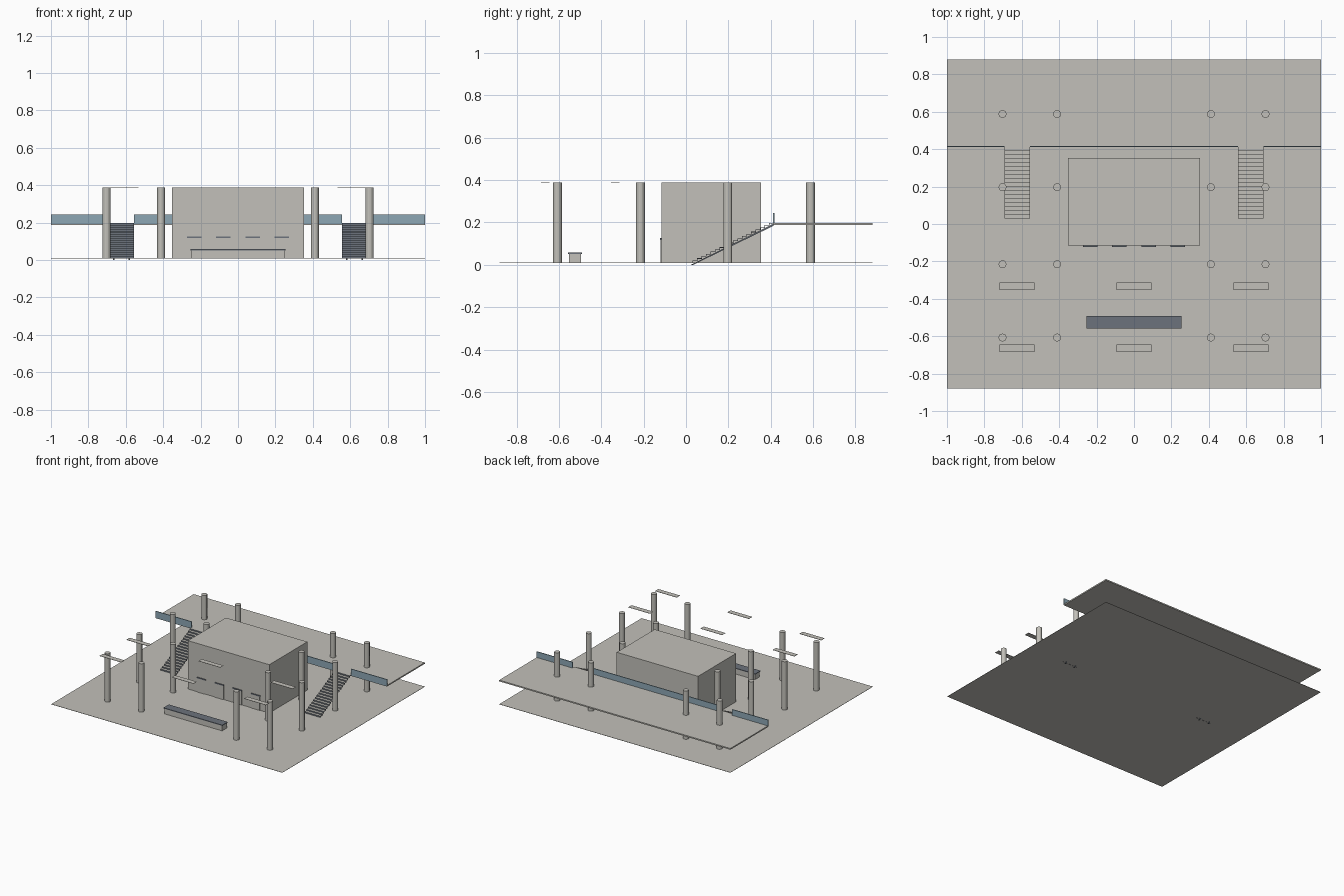
import bpy, bmesh

cube = bpy.data.objects.get("Cube")
if cube:
    bpy.data.objects.remove(cube, do_unlink=True)


def material(name, r, g, b):
    m = bpy.data.materials.new(name)
    m.use_nodes = True
    m.diffuse_color = (r, g, b, 1)
    m.node_tree.nodes["Principled BSDF"].inputs["Base Color"].default_value = (r, g, b, 1)
    return m


STONE = material("warm_grey_stone", 0.54, 0.53, 0.49)
SLATE = material("dark_slate", 0.15, 0.17, 0.20)
GLASS = material("blue_glass", 0.27, 0.39, 0.46)


def finish(name, bm, *mats):
    bmesh.ops.recalc_face_normals(bm, faces=bm.faces)
    mesh = bpy.data.meshes.new(name)
    bm.to_mesh(mesh)
    bm.free()
    for m in mats:
        mesh.materials.append(m)
    obj = bpy.data.objects.new(name, mesh)
    bpy.context.collection.objects.link(obj)
    return obj


def box(name, x, y, z, mat):
    """Box from (low, high) ranges on each axis."""
    bm = bmesh.new()
    bmesh.ops.create_cube(bm, size=1)
    for v in bm.verts:
        for i, (low, high) in enumerate((x, y, z)):
            v.co[i] = low if v.co[i] < 0 else high
    return finish(name, bm, mat)


def extrude_side(name, profile, x0, x1, *mats):
    """Extrude a (y, z) outline along x."""
    bm = bmesh.new()
    a = [bm.verts.new((x0, y, z)) for y, z in profile]
    b = [bm.verts.new((x1, y, z)) for y, z in profile]
    n = len(profile)
    for i in range(n):
        j = (i + 1) % n
        bm.faces.new((a[i], a[j], b[j], b[i]))
    bm.faces.new(a)
    bm.faces.new(b)
    return finish(name, bm, *mats)


FLOOR, DECK, TOP = 0.01, 0.198, 0.388

# Ground floor, upper deck and central block
box("floor", (-1, 1), (-0.88, 0.88), (FLOOR - 0.002, FLOOR), STONE)
box("upper_deck", (-1, 1), (0.413, 0.88), (DECK - 0.01, DECK), STONE)
box("central_block", (-0.352, 0.352), (-0.116, 0.354), (FLOOR, TOP), STONE)

# Round columns
for y in (-0.607, -0.215, 0.197, 0.588):
    for x in (-0.703, -0.411, 0.411, 0.703):
        bm = bmesh.new()
        bmesh.ops.create_cone(bm, cap_ends=True, segments=16, radius1=0.021,
                              radius2=0.021, depth=TOP - FLOOR)
        bmesh.ops.translate(bm, verts=bm.verts, vec=(x, y, (TOP + FLOOR) / 2))
        finish("column", bm, STONE)

# Thin ceiling panels
for y in (-0.333, -0.664):
    for x in (-0.625, 0, 0.625):
        box("ceiling_panel", (x - 0.094, x + 0.094), (y - 0.02, y + 0.02),
            (TOP - 0.002, TOP), STONE)

# Long desk with overhanging dark top
box("desk_base", (-0.25, 0.25), (-0.553, -0.495), (FLOOR, 0.052), STONE)
box("desk_top", (-0.255, 0.255), (-0.558, -0.491), (0.052, 0.058), SLATE)

# Door panels with dark headers on the block front
for x in (-0.235, -0.078, 0.078, 0.235):
    box("door_panel", (x - 0.037, x + 0.037), (-0.12, -0.116), (FLOOR, 0.118), STONE)
    box("door_header", (x - 0.039, x + 0.039), (-0.122, -0.116), (0.118, 0.126), SLATE)

# Glass railing along the deck edge, open at the stairs
for x0, x1 in ((-1, -0.692), (-0.555, 0.555), (0.692, 1)):
    box("glass_railing", (x0, x1), (0.411, 0.417), (DECK - 0.006, 0.244), GLASS)

# Stairs: folded flights with pale treads and dark risers, on two stringers
STEPS, Y0, Y1 = 18, 0.03, 0.413
run, rise = (Y1 - Y0) / STEPS, (DECK - FLOOR) / STEPS
upper = []
for i in range(STEPS):
    upper += [(Y0 + i * run, FLOOR + i * rise), (Y0 + i * run, FLOOR + (i + 1) * rise)]
upper.append((Y1, DECK))
lower = [(y + 0.003, z - 0.003) for y, z in reversed(upper)]
for side in (-1, 1):
    mid = side * 0.6235
    flight = extrude_side("stair_flight", upper + lower, mid - 0.0685, mid + 0.0685,
                          STONE, SLATE)
    for face in flight.data.polygons:
        face.material_index = 0 if face.normal.z > 0.5 else 1
    for offset in (-0.042, 0.042):
        x = mid + offset
        extrude_side("stair_stringer",
                     [(Y0 - 0.006, 0), (Y0 + 0.004, 0), (Y1, DECK - 0.014), (Y1, DECK - 0.004)],
                     x - 0.004, x + 0.004, SLATE)
